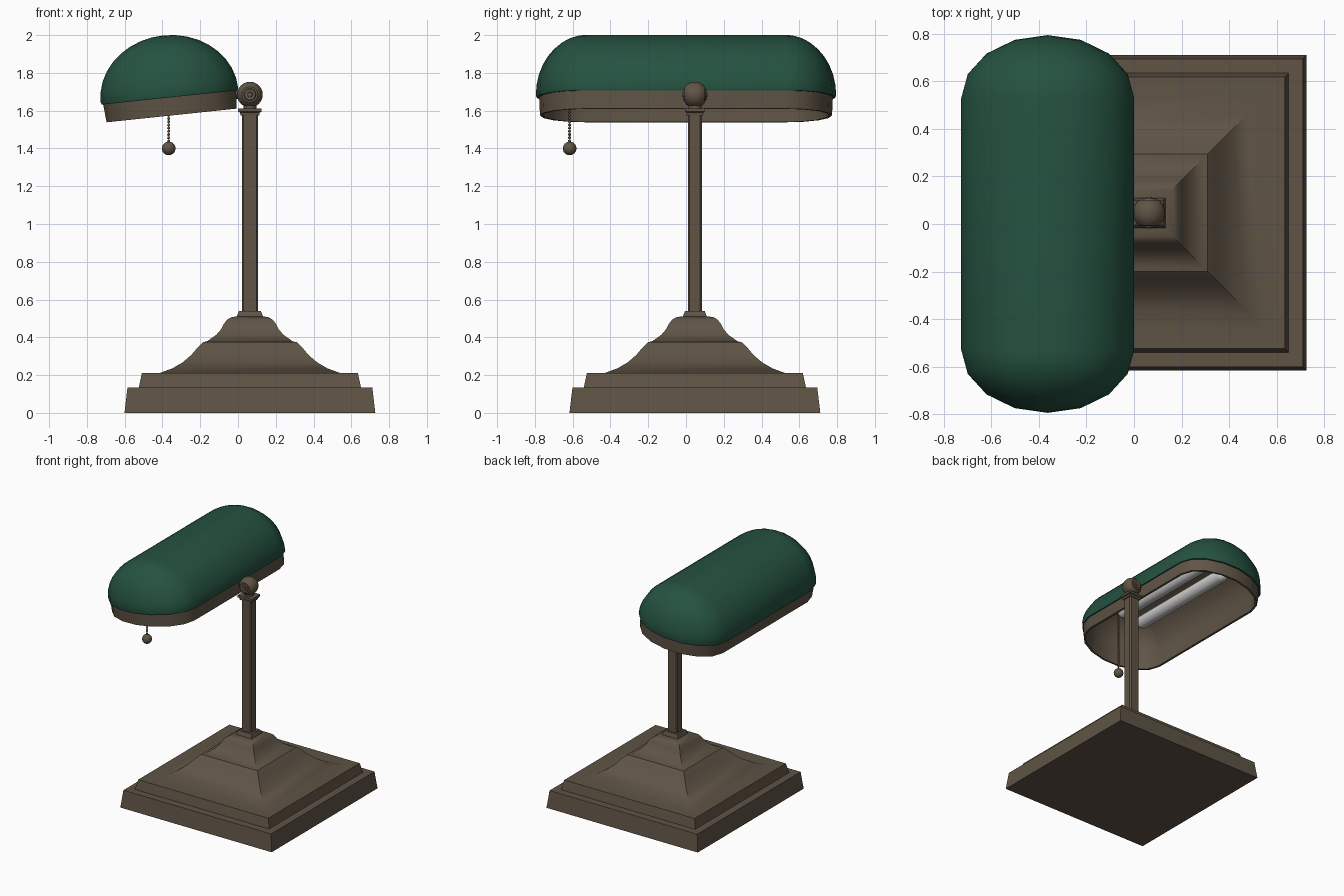
import bpy, bmesh
from math import sin, cos, pi, radians
from mathutils import Matrix, Vector

if "Cube" in bpy.data.objects:
    bpy.data.objects.remove(bpy.data.objects["Cube"])

CX, CY = 0.063, 0.047          # centre of base and column


def material(name, rgb):
    m = bpy.data.materials.new(name)
    m.diffuse_color = (*rgb, 1)
    m.use_nodes = True
    m.node_tree.nodes["Principled BSDF"].inputs["Base Color"].default_value = m.diffuse_color
    return m


BRONZE = material("bronze", (0.115, 0.088, 0.06))
GREEN = material("green_glass", (0.018, 0.085, 0.052))


def finish(name, bm, mat=None, matrix=Matrix(), angle=30):
    me = bpy.data.meshes.new(name)
    bm.to_mesh(me)
    bm.free()
    me.shade_smooth()
    me.set_sharp_from_angle(angle=radians(angle))
    ob = bpy.data.objects.new(name, me)
    bpy.context.collection.objects.link(ob)
    ob.matrix_world = matrix
    if mat:
        me.materials.append(mat)
    return ob


def loft(name, rings, mat=None, matrix=Matrix(), caps=(True, True)):
    """Skin a stack of rings that all have the same number of points."""
    bm = bmesh.new()
    loops = [[bm.verts.new(p) for p in r] for r in rings]
    n = len(rings[0])
    for a, b in zip(loops, loops[1:]):
        for i in range(n):
            j = (i + 1) % n
            bm.faces.new((a[i], a[j], b[j], b[i]))
    if caps[0]:
        bm.faces.new(loops[0][::-1])
    if caps[1]:
        bm.faces.new(loops[-1])
    bmesh.ops.remove_doubles(bm, verts=bm.verts, dist=1e-5)
    return finish(name, bm, mat, matrix)


def rect(hx, hy, z, c=0.0):
    """Rectangle ring, with optional chamfered corners."""
    if not c:
        return [(-hx, -hy, z), (hx, -hy, z), (hx, hy, z), (-hx, hy, z)]
    return [(-hx + c, -hy, z), (hx - c, -hy, z), (hx, -hy + c, z), (hx, hy - c, z),
            (hx - c, hy, z), (-hx + c, hy, z), (-hx, hy - c, z), (-hx, -hy + c, z)]


def circle(r, z, n=24):
    return [(r * cos(2 * pi * i / n), r * sin(2 * pi * i / n), z) for i in range(n)]


def stadium(a, b, z, straight=0.53, n=8):
    """Long ring: half-width a, end depth b, straight sides along y."""
    half = [(a * cos(pi * i / n), straight + b * sin(pi * i / n), z) for i in range(n + 1)]
    return half + [(-x, -y, z) for x, y, z in half]


def dome(a, b, h, z0=0.0, n=9):
    return [stadium(a * cos(pi / 2 * i / n), b * cos(pi / 2 * i / n), z0 + h * sin(pi / 2 * i / n))
            for i in range(n + 1)]


at_base = Matrix.Translation((CX, CY, 0))

# Stepped square base with two concave pyramid tiers
base_profile = [(0.664, 0), (0.648, 0.135), (0.588, 0.135), (0.572, 0.21), (0.48, 0.21),
                (0.41, 0.236), (0.355, 0.268), (0.31, 0.307), (0.278, 0.345), (0.247, 0.375),
                (0.228, 0.378), (0.178, 0.413), (0.153, 0.442), (0.137, 0.472), (0.121, 0.493),
                (0.1, 0.506), (0.075, 0.51)]
loft("base", [rect(h, h, z) for h, z in base_profile], BRONZE, at_base)

# Column with collar and cap
loft("column_collar", [rect(0.07, 0.064, 0.505), rect(0.068, 0.062, 0.515),
                       rect(0.058, 0.052, 0.54)], BRONZE, at_base)
loft("column", [rect(0.043, 0.037, z, 0.009) for z in (0.53, 1.59)], BRONZE, at_base)
loft("column_cap", [rect(0.05, 0.043, 1.575), rect(0.052, 0.045, 1.59), rect(0.062, 0.052, 1.595),
                    rect(0.062, 0.052, 1.612)], BRONZE, at_base)
loft("joint_neck", [circle(0.035, z) for z in (1.605, 1.65)], BRONZE, at_base)

# Swivel knob turned about y, with stepped end caps
half = [(0.012, -0.066), (0.014, -0.061), (0.029, -0.061), (0.032, -0.055), (0.042, -0.054),
        (0.054, -0.043), (0.063, -0.028), (0.068, -0.012)]
knob = half + [(r, -z) for r, z in half[::-1]]
loft("swivel_knob", [circle(r, z) for r, z in knob], BRONZE,
     Matrix.Translation((CX, CY, 1.685)) @ Matrix.Rotation(pi / 2, 4, 'X'))
loft("swivel_arm", [circle(0.022, z, 16) for z in (-0.085, 0.0)], BRONZE,
     Matrix.Translation((CX, CY, 1.685)) @ Matrix.Rotation(pi / 2, 4, 'Y'))

# Tilted shade: green dome over a bronze band and liner
tilt = Matrix.Translation((-0.363, 0, 1.682)) @ Matrix.Rotation(radians(-6), 4, 'Y')
loft("shade", [stadium(0.345, 0.24, -0.012), stadium(0.362, 0.261, -0.012)]
     + dome(0.366, 0.265, 0.318), GREEN, tilt, (False, False))
loft("shade_band", dome(0.33, 0.228, 0.275)[::-1]
     + [stadium(0.33, 0.228, -0.108), stadium(0.346, 0.243, -0.108), stadium(0.355, 0.248, 0.0)],
     BRONZE, tilt, (False, False))

# Pair of light tubes with rounded ends
R, L = 0.05, 0.5
ends = [(R * sin(pi / 8 * i), -L + R * (1 - cos(pi / 8 * i))) for i in range(1, 5)]
tube = ends + [(r, -z) for r, z in ends[::-1]]
for side in (-1, 1):
    loft("light_tube", [circle(r, z, 20) for r, z in tube], None,
         tilt @ Matrix.Translation((0.09 * side, 0, 0.13)) @ Matrix.Rotation(pi / 2, 4, 'X'))

# Pull chain of small beads with a ball at the end
PX, PY = -0.367, -0.616
bm = bmesh.new()
for i in range(28):
    bmesh.ops.create_icosphere(bm, subdivisions=1, radius=0.009,
                               matrix=Matrix.Translation((PX, PY, 1.44 + 0.017 * i)))
finish("pull_chain", bm, BRONZE, angle=60)
bm = bmesh.new()
bmesh.ops.create_uvsphere(bm, u_segments=20, v_segments=12, radius=0.036)
finish("pull_ball", bm, BRONZE, Matrix.Translation((PX, PY, 1.40)))
